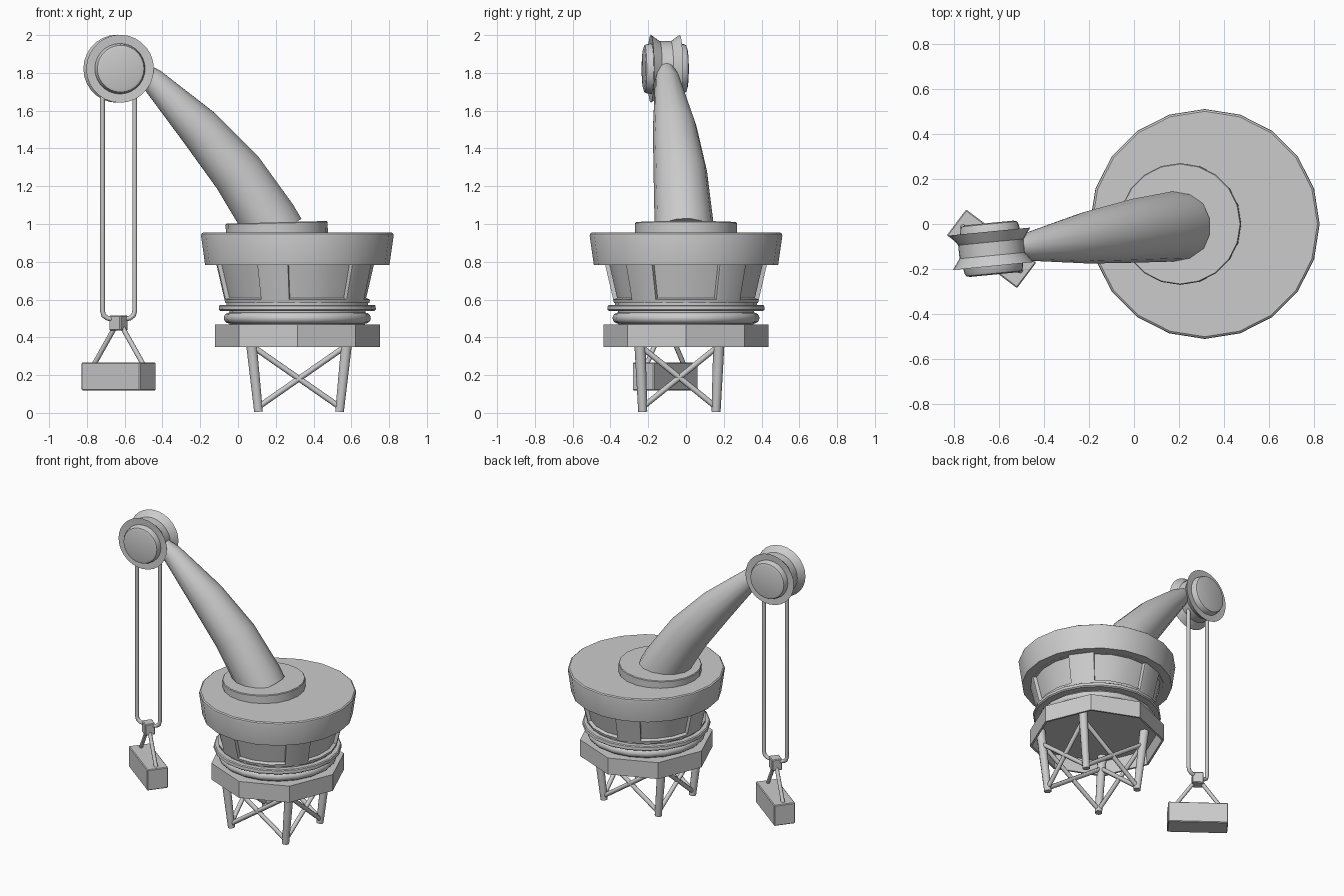
import bpy, bmesh, math
from mathutils import Vector, Matrix

if "Cube" in bpy.data.objects:
    bpy.data.objects.remove(bpy.data.objects["Cube"])

CX = 0.314  # x centre of the tower


def finish(name, bm, smooth=True, angle=35):
    bmesh.ops.recalc_face_normals(bm, faces=bm.faces[:])
    me = bpy.data.meshes.new(name)
    bm.to_mesh(me)
    bm.free()
    ob = bpy.data.objects.new(name, me)
    bpy.context.collection.objects.link(ob)
    if smooth:
        bpy.ops.object.select_all(action='DESELECT')
        ob.select_set(True)
        bpy.context.view_layer.objects.active = ob
        bpy.ops.object.shade_smooth_by_angle(angle=math.radians(angle))
    return ob


def bridge(bm, rings, close_start=True, close_end=True):
    n = len(rings[0])
    for a, b in zip(rings, rings[1:]):
        for i in range(n):
            j = (i + 1) % n
            bm.faces.new((a[i], a[j], b[j], b[i]))
    if close_start:
        bm.faces.new(rings[0])
    if close_end:
        bm.faces.new(rings[-1])


def lathe_bm(profile, n, matrix, start=0.0):
    """Revolve (radius, height) points around local z, capping both ends."""
    bm = bmesh.new()
    rings = []
    for r, z in profile:
        rings.append([bm.verts.new(matrix @ Vector((
            r * math.cos(start + 2 * math.pi * i / n),
            r * math.sin(start + 2 * math.pi * i / n), z))) for i in range(n)])
    bridge(bm, rings)
    return bm


def tube(name, points, radii, n=10):
    """Loft circles along a path of points."""
    pts = [Vector(p) for p in points]
    if not isinstance(radii, (list, tuple)):
        radii = [radii] * len(pts)
    bm = bmesh.new()
    rings = []
    ref = Vector((0, 1, 0))
    for i, p in enumerate(pts):
        t = (pts[min(i + 1, len(pts) - 1)] - pts[max(i - 1, 0)]).normalized()
        u = (ref - t * ref.dot(t)).normalized()
        v = t.cross(u)
        rings.append([bm.verts.new(p + radii[i] * (
            u * math.cos(2 * math.pi * k / n) + v * math.sin(2 * math.pi * k / n)))
            for k in range(n)])
    bridge(bm, rings)
    return finish(name, bm, angle=50)


def box(name, size, matrix, bevel=0.005):
    bm = bmesh.new()
    bmesh.ops.create_cube(bm, size=1, matrix=matrix @ Matrix.Diagonal((*size, 1)))
    bmesh.ops.bevel(bm, geom=bm.edges[:], offset=bevel, segments=1, affect='EDGES')
    return finish(name, bm, False)


tower = Matrix.Translation((CX, 0, 0))

# Octagonal platform, hollow underneath
finish("octagonal_platform", lathe_bm(
    [(0.30, 0.452), (0.42, 0.452), (0.423, 0.35), (0.437, 0.35), (0.437, 0.467), (0.30, 0.467)],
    8, tower), False)

# Slewing rings: round lower ring, neck and thin upper ring
bm = bmesh.new()
ring_pts = [(0.36 + 0.029 * math.cos(a), 0.502 + 0.029 * math.sin(a))
            for a in [math.radians(-90 + 22.5 * k) for k in range(9)]]
bm.free()
finish("slewing_ring", lathe_bm(
    [(0.355, 0.46)] + ring_pts +
    [(0.36, 0.54), (0.408, 0.54), (0.416, 0.547), (0.414, 0.567), (0.407, 0.572), (0.375, 0.572), (0.375, 0.6)],
    20, tower))

# Cabin with five recessed window panels
bm = lathe_bm([(0.386, 0.582), (0.437, 0.80)], 20, tower, math.radians(9))
bm.faces.ensure_lookup_table()
sides = bm.faces[:20]
bmesh.ops.recalc_face_normals(bm, faces=bm.faces[:])
for m in range(5):
    panel = [sides[(4 * m + k) % 20] for k in (-2, -1, 0)]
    bmesh.ops.inset_region(bm, faces=panel, thickness=0.018, use_even_offset=True)
    bmesh.ops.inset_region(bm, faces=panel, thickness=0.004, depth=-0.022, use_even_offset=True)
finish("cabin", bm, angle=30)

# Wide top deck
finish("top_deck", lathe_bm(
    [(0.488, 0.783), (0.510, 0.938), (0.508, 0.948), (0.500, 0.954)], 20, tower))

# Boom base plate, tilted slightly
finish("boom_base_plate", lathe_bm(
    [(0.27, -0.05), (0.27, 0.022), (0.266, 0.027)], 20,
    Matrix.Translation((0.205, 0, 0.982)) @ Matrix.Rotation(math.radians(-1.5), 4, 'Y')))

# Curved tapering boom
tube("boom",
     [(0.20, -0.01, 0.955), (0.165, -0.012, 1.02), (0.0, -0.03, 1.27),
      (-0.205, -0.06, 1.51), (-0.455, -0.098, 1.765), (-0.515, -0.105, 1.815)],
     [0.158, 0.155, 0.142, 0.116, 0.066, 0.045], 14)

# Legs and cross braces
LX, LY = 0.323, -0.035


def corner(sx, sy, top):
    hx, hy, z = (0.25, 0.208, 0.345) if top else (0.217, 0.195, 0.03)
    return Vector((LX + sx * hx, LY + sy * hy, z))


corners = [(-1, -1), (1, -1), (1, 1), (-1, 1)]
for i, c in enumerate(corners):
    foot, head = corner(*c, False), corner(*c, True)
    d = head - foot
    tube(f"leg_{i}", [foot - d * 0.075, head + d * 0.34], [0.024, 0.031], 10)
    nxt = corners[(i + 1) % 4]
    tube(f"brace_{i}_a", [foot, corner(*nxt, True) + Vector((0, 0, 0.01))], 0.015, 8)
    tube(f"brace_{i}_b", [corner(*nxt, False), head + Vector((0, 0, 0.01))], 0.015, 8)

# Grooved pulley with hub caps, axis roughly along y
px, py, pz = -0.632, -0.110, 1.822
yaw = Matrix.Rotation(math.radians(5.6), 4, 'Z')
half = [(0.108, 0.115), (0.124, 0.110), (0.130, 0.098), (0.134, 0.074), (0.180, 0.077), (0.146, 0.030)]
finish("pulley", lathe_bm(
    half + [(r, -z) for r, z in reversed(half)], 28,
    Matrix.Translation((px, py, pz)) @ yaw @ Matrix.Rotation(math.radians(90), 4, 'X')), angle=28)

# Hoist cable: two drops joined by rounded corners at the hook block
path = [(-0.086, 1.80), (-0.086, 0.54), (-0.079, 0.515), (-0.06, 0.502), (-0.03, 0.495)]
for s, side in ((1, "left"), (-1, "right")):
    tube(f"cable_{side}",
         [Matrix.Translation((px, py, 0)) @ yaw @ Vector((s * x, 0, z)) for x, z in path],
         0.013, 8)

# Hook block, hangers and load
load = Matrix.Translation((px, py, 0)) @ Matrix.Rotation(math.radians(-37), 4, 'Z')
box("hook_block", (0.075, 0.07, 0.08), load @ Matrix.Translation((0, 0, 0.476)))
box("load_block", (0.39, 0.143, 0.148), load @ Matrix.Translation((0, 0, 0.193)))
for s, side in ((-1, "left"), (1, "right")):
    tube(f"hanger_{side}",
         [load @ Vector((s * 0.02, 0, 0.46)), load @ Vector((s * 0.162, 0, 0.258))], 0.013, 8)
